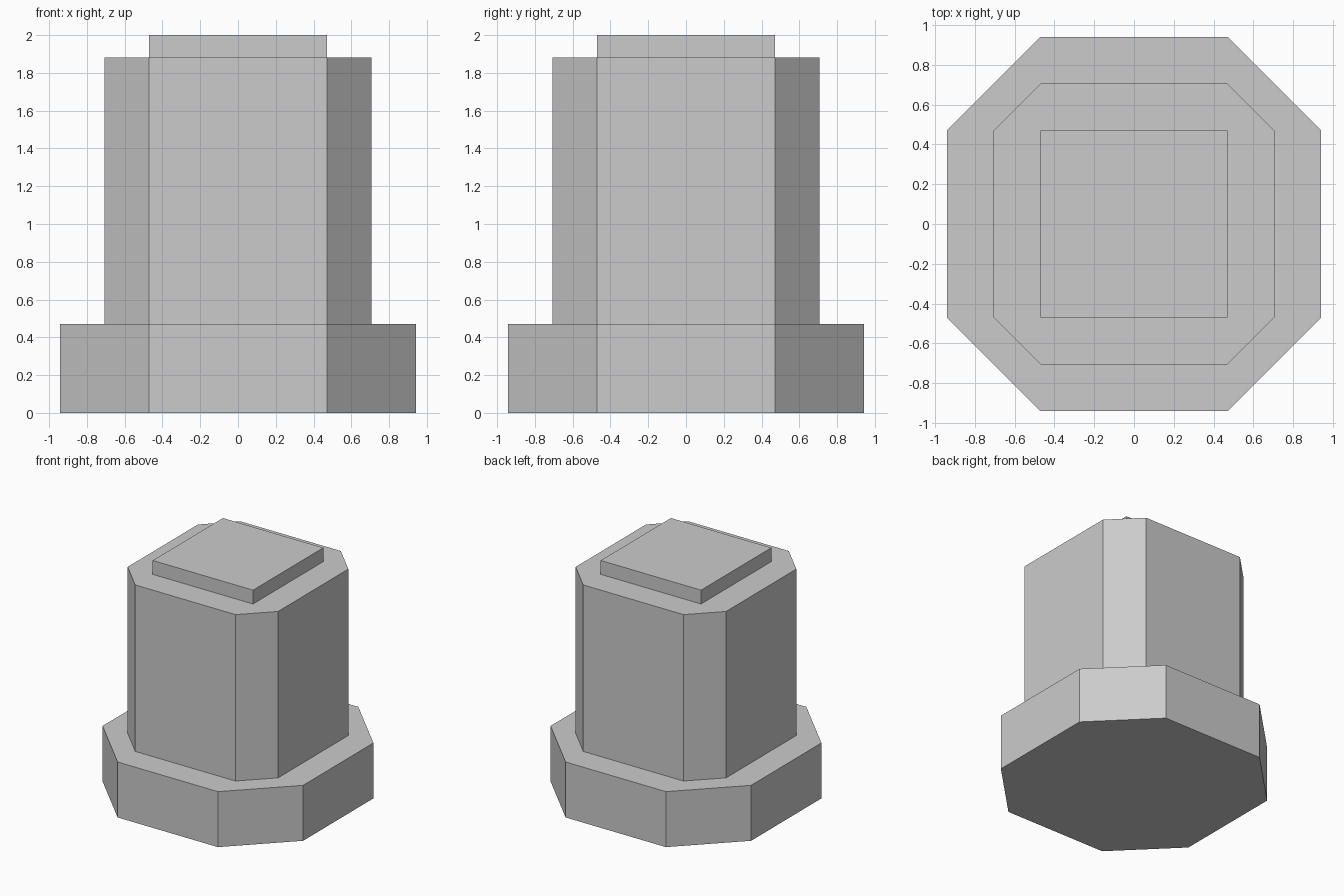
import bpy
import bmesh

if "Cube" in bpy.data.objects:
    bpy.data.objects.remove(bpy.data.objects["Cube"])

U = 2 / 17  # grid unit: the model is 17 units tall


def prism(name, outline, z0, z1):
    """Extrude a flat outline from z0 to z1 as a closed, flat-shaded solid."""
    bm = bmesh.new()
    face = bm.faces.new([bm.verts.new((x * U, y * U, z0 * U)) for x, y in outline])
    top = bmesh.ops.extrude_face_region(bm, geom=[face], use_keep_orig=True)["geom"]
    verts = [v for v in top if isinstance(v, bmesh.types.BMVert)]
    bmesh.ops.translate(bm, verts=verts, vec=(0, 0, (z1 - z0) * U))
    bmesh.ops.recalc_face_normals(bm, faces=bm.faces)
    mesh = bpy.data.meshes.new(name)
    bm.to_mesh(mesh)
    bm.free()
    obj = bpy.data.objects.new(name, mesh)
    bpy.context.collection.objects.link(obj)
    return obj


def octagon(half, side):
    """Square of the given half width, corners cut so each side spans +-side."""
    a, b = half, side
    return [(a, -b), (a, b), (b, a), (-b, a), (-a, b), (-a, -b), (-b, -a), (b, -a)]


def square(half):
    return [(-half, -half), (half, -half), (half, half), (-half, half)]


# Wide octagonal foot
prism("base", octagon(8, 4), 0, 4)
# Tall column with narrow cut corners
prism("column", octagon(6, 4), 4, 16)
# Thin square plate on top
prism("top_plate", square(4), 16, 17)
